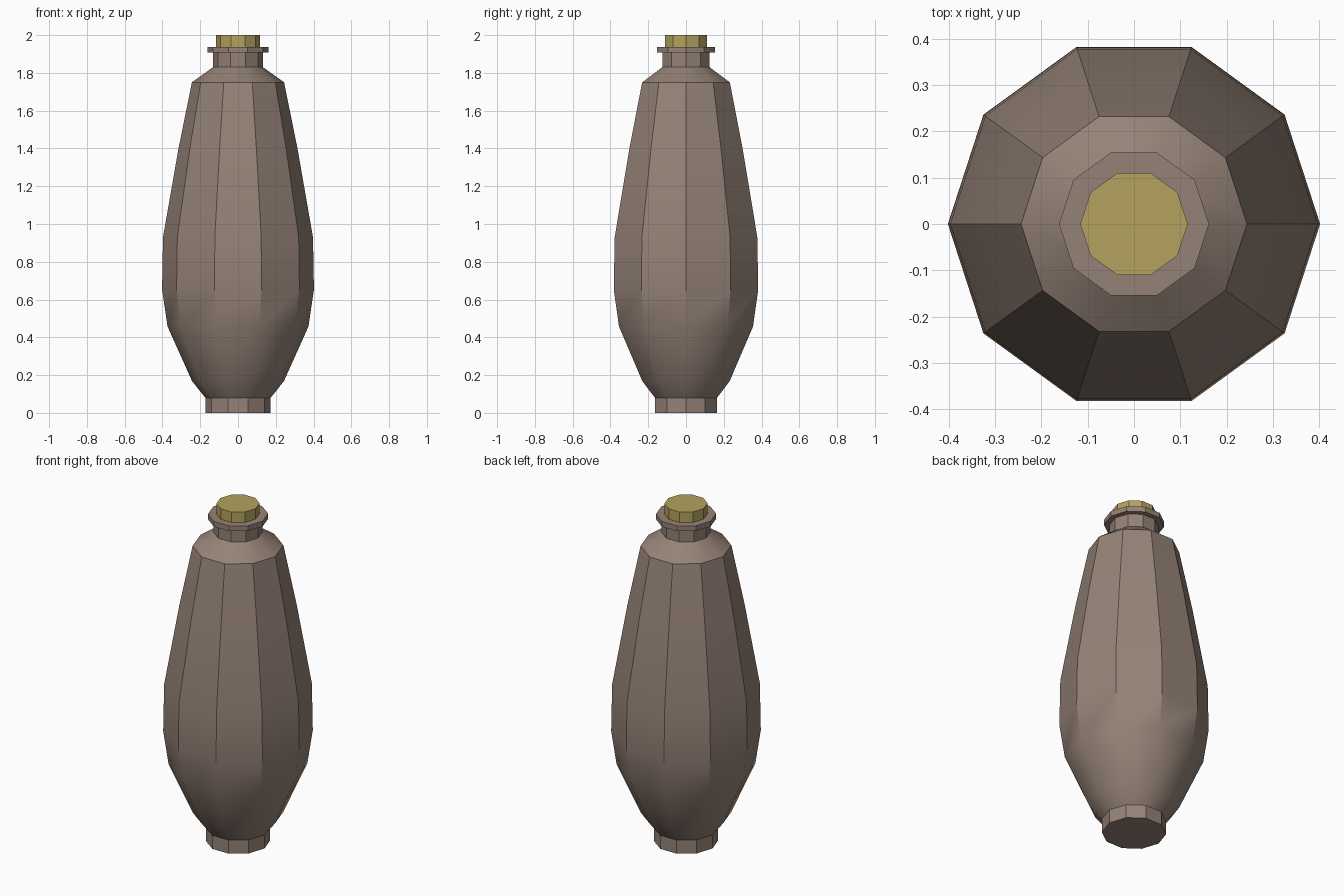
import bpy, bmesh
from math import cos, sin, tau, radians

cube = bpy.data.objects.get("Cube")
if cube:
    bpy.data.objects.remove(cube, do_unlink=True)

SIDES = 10


def make_material(name, rgb):
    mat = bpy.data.materials.new(name)
    mat.use_nodes = True
    color = (*rgb, 1.0)
    mat.diffuse_color = color
    mat.node_tree.nodes["Principled BSDF"].inputs["Base Color"].default_value = color
    return mat


def lathe(name, profile, mat):
    """Ten-sided turned solid from (radius, height) pairs, bottom to top."""
    bm = bmesh.new()
    rings = [[bm.verts.new((r * cos(tau * i / SIDES), r * sin(tau * i / SIDES), z))
              for i in range(SIDES)] for r, z in profile]
    for low, high in zip(rings, rings[1:]):
        for i in range(SIDES):
            j = (i + 1) % SIDES
            bm.faces.new((low[i], low[j], high[j], high[i]))
    bm.faces.new(rings[0][::-1])
    bm.faces.new(rings[-1])
    mesh = bpy.data.meshes.new(name)
    bm.to_mesh(mesh)
    bm.free()
    mesh.materials.append(mat)
    obj = bpy.data.objects.new(name, mesh)
    bpy.context.collection.objects.link(obj)
    # Soft lower belly, crisp facets elsewhere
    bpy.ops.object.select_all(action='DESELECT')
    obj.select_set(True)
    bpy.context.view_layer.objects.active = obj
    bpy.ops.object.shade_smooth_by_angle(angle=radians(34))
    return obj


clay = make_material("brown clay", (0.30, 0.225, 0.185))
cork = make_material("yellow cork", (0.46, 0.36, 0.112))

# Foot, belly, shoulder, neck and lip in one profile
lathe("bottle_body", [
    (0.173, 0.0), (0.173, 0.08),
    (0.243, 0.168), (0.373, 0.457), (0.402, 0.653), (0.397, 0.93),
    (0.315, 1.40), (0.244, 1.75),
    (0.132, 1.83), (0.132, 1.907),
    (0.162, 1.907), (0.162, 1.938),
], clay)

# Stopper set into the mouth
lathe("stopper", [(0.116, 1.92), (0.116, 2.0)], cork)
